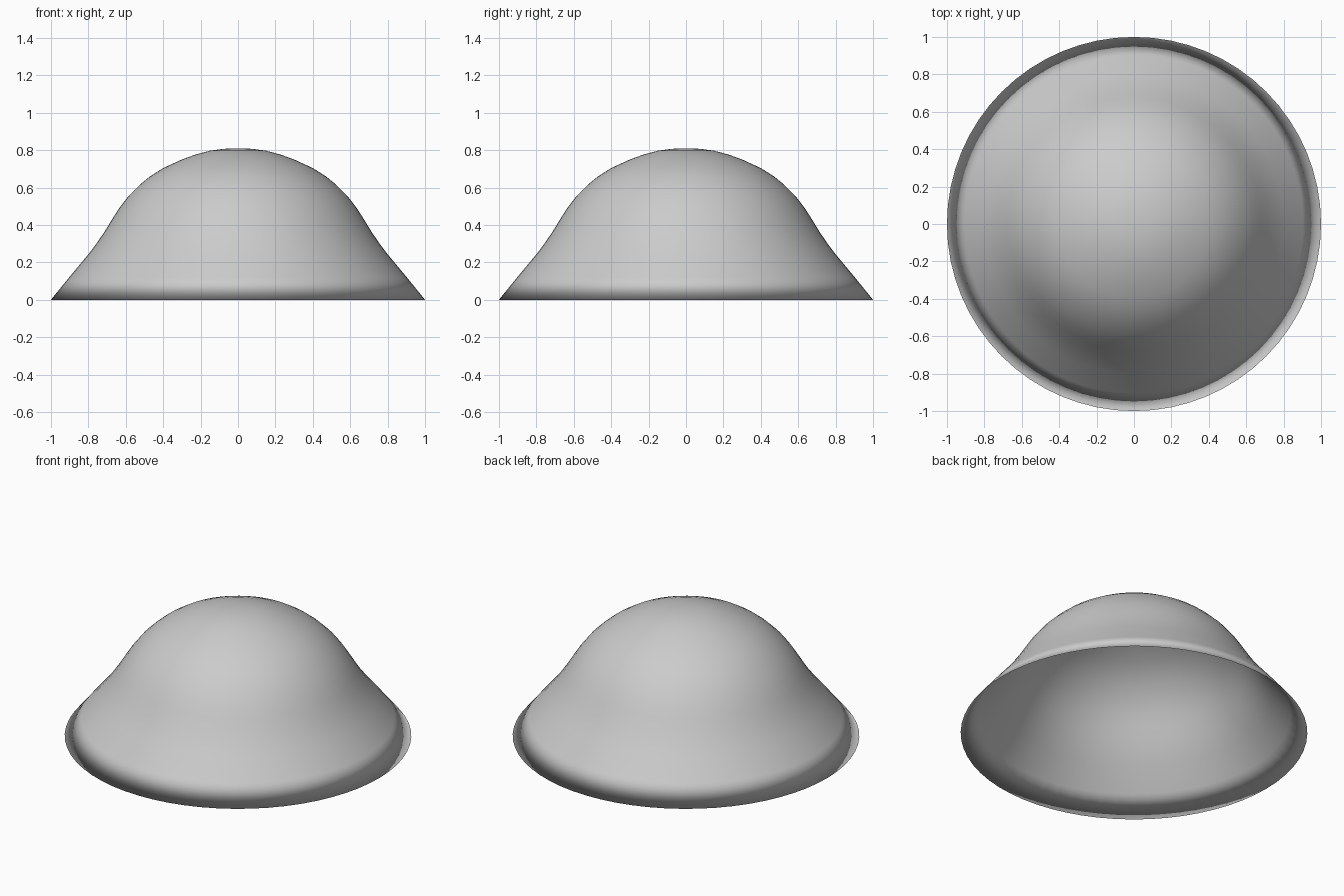
import bpy, bmesh, math

if "Cube" in bpy.data.objects:
    bpy.data.objects.remove(bpy.data.objects["Cube"])

SEG = 64
WALL = 0.004

# Outer bell profile (radius, height), crown to rim
profile = [(0.075, 0.807), (0.15, 0.797), (0.225, 0.777), (0.30, 0.75),
           (0.40, 0.704), (0.47, 0.66), (0.525, 0.615), (0.585, 0.555),
           (0.635, 0.49), (0.675, 0.427), (0.715, 0.362), (0.757, 0.30),
           (0.80, 0.243), (0.905, 0.117)]

bm = bmesh.new()


def ring(r, z):
    return [bm.verts.new((r * math.cos(2 * math.pi * i / SEG),
                          r * math.sin(2 * math.pi * i / SEG), z))
            for i in range(SEG)]


def skin(rings, apex, flip):
    # Crown fan followed by quad bands
    for i in range(SEG):
        j = (i + 1) % SEG
        faces = [[apex, rings[0][i], rings[0][j]]]
        for a, b in zip(rings, rings[1:]):
            faces.append([a[i], b[i], b[j], a[j]])
        for f in faces:
            bm.faces.new(f[::-1] if flip else f)


# Outer and inner skins meet at one shared knife-edge rim
rim = ring(1.0, 0.0)
outer = [ring(r, z) for r, z in profile]
inner = [ring(r - WALL * r, z - WALL) for r, z in profile]
skin(outer + [rim], bm.verts.new((0, 0, 0.81)), False)
skin(inner + [rim], bm.verts.new((0, 0, 0.81 - WALL)), True)

for f in bm.faces:
    f.smooth = True

mesh = bpy.data.meshes.new("dome_shell")
bm.to_mesh(mesh)
bm.free()
dome = bpy.data.objects.new("dome_shell", mesh)
bpy.context.collection.objects.link(dome)
